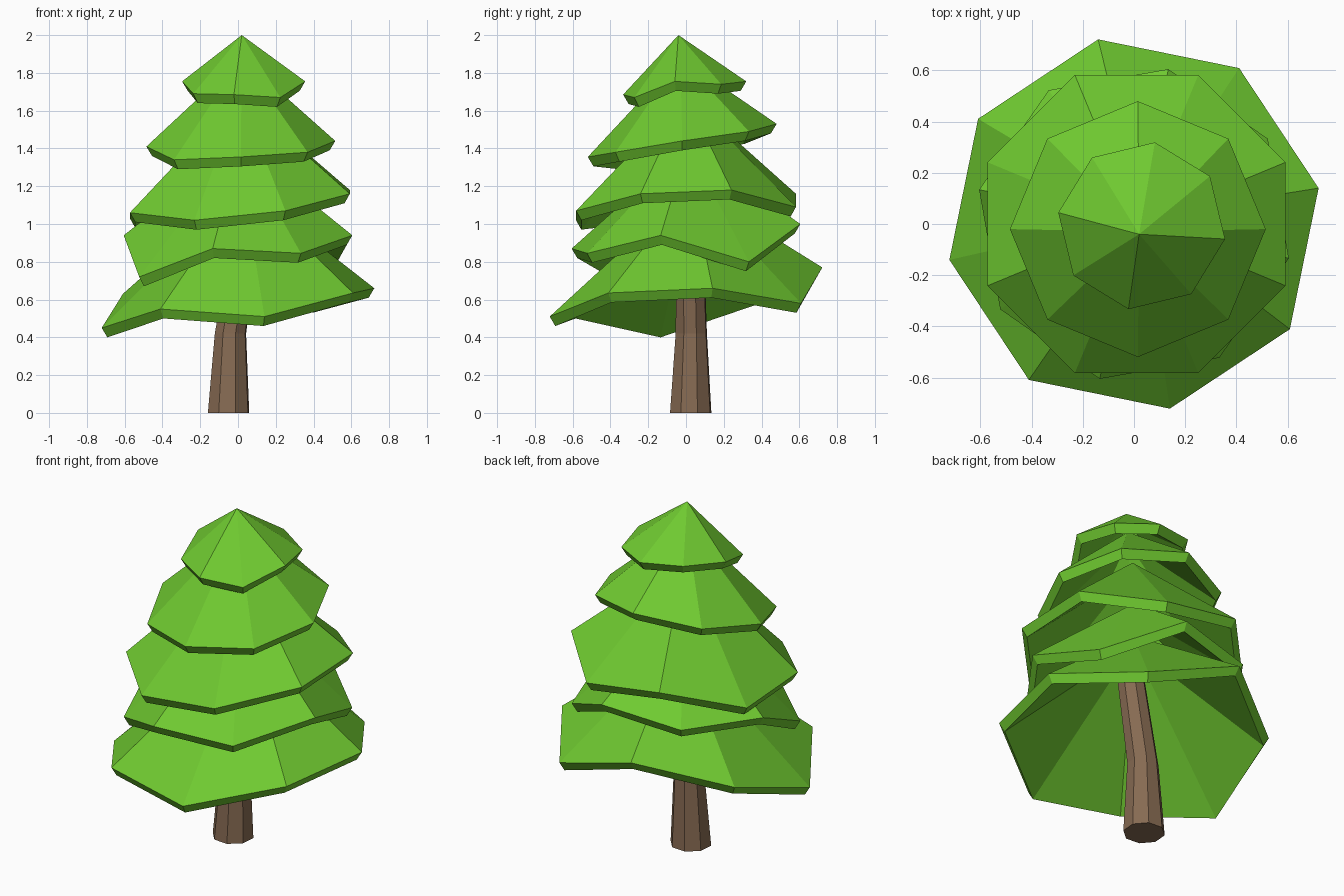
import bpy
import bmesh
from math import cos, sin, radians
from mathutils import Vector

default_cube = bpy.data.objects.get("Cube")
if default_cube:
    bpy.data.objects.remove(default_cube, do_unlink=True)

SIDES = 8
LIP = 0.05


def make_material(name, color):
    mat = bpy.data.materials.new(name)
    mat.use_nodes = True
    mat.diffuse_color = color
    bsdf = mat.node_tree.nodes["Principled BSDF"]
    bsdf.inputs["Base Color"].default_value = color
    bsdf.inputs["Roughness"].default_value = 0.9
    return mat


def finish(name, bm, mat):
    bmesh.ops.recalc_face_normals(bm, faces=bm.faces)
    mesh = bpy.data.meshes.new(name)
    bm.to_mesh(mesh)
    bm.free()
    mesh.materials.append(mat)
    obj = bpy.data.objects.new(name, mesh)
    bpy.context.collection.objects.link(obj)
    return obj


def ring(bm, center, radius, phase, heights):
    """Regular ring of corners, each with its own height."""
    verts = []
    for i, z in enumerate(heights):
        a = radians(phase) + radians(360) * i / SIDES
        verts.append(bm.verts.new((center[0] + radius * cos(a),
                                   center[1] + radius * sin(a), z)))
    return verts


def bridge(bm, lower, upper):
    for i in range(SIDES):
        j = (i + 1) % SIDES
        bm.faces.new((lower[i], lower[j], upper[j], upper[i]))


def fan(bm, rim, tip):
    for i in range(SIDES):
        bm.faces.new((rim[i], rim[(i + 1) % SIDES], tip))


def foliage_tier(name, center, radius, phase, apex, heights, mat):
    """Hollow faceted cone with a drooping, uneven rim and a thin lip."""
    bm = bmesh.new()
    outer = ring(bm, center, radius, phase, heights)
    inner = ring(bm, center, radius - LIP * 0.6, phase, [z - LIP for z in heights])
    tip = bm.verts.new(apex)
    under_tip = bm.verts.new(Vector(apex) - Vector((0, 0, LIP * 1.3)))
    fan(bm, outer, tip)
    bridge(bm, inner, outer)
    fan(bm, inner, under_tip)
    return finish(name, bm, mat)


leaf_green = make_material("leaf_green", (0.16, 0.59, 0.03, 1))
bark_brown = make_material("bark_brown", (0.24, 0.145, 0.085, 1))

# Trunk: tapered octagon that bends part way up
bm = bmesh.new()
sections = [((-0.05, 0.025), 0.115, 0), ((-0.04, 0.028), 0.087, 0.42),
            ((0.05, 0.02), 0.075, 1.0)]
rings = [ring(bm, c, r, 18, [z] * SIDES) for c, r, z in sections]
for lower, upper in zip(rings, rings[1:]):
    bridge(bm, lower, upper)
bm.faces.new(rings[0])
bm.faces.new(rings[-1])
finish("trunk", bm, bark_brown)

# Foliage tiers from bottom to top: centre, radius, phase, apex, rim heights
tiers = {
    "foliage_bottom": ((0, 0), 0.735, 11, (0.03, 0.03, 1.2),
                       (0.66, 0.58, 0.77, 0.63, 0.45, 0.55, 0.51, 0.635)),
    "foliage_lower": ((0, 0), 0.62, 32.5, (0.01, 0.01, 1.42),
                      (0.8, 1.0, 0.94, 0.94, 0.72, 0.87, 0.845, 0.94)),
    "foliage_middle": ((0.01, 0), 0.63, 22.5, (0.01, 0, 1.68),
                       (1.18, 1.09, 1.16, 1.03, 1.06, 1.02, 1.07, 1.16)),
    "foliage_upper": ((0.015, -0.02), 0.5, 0, (0.02, -0.03, 1.88),
                      (1.44, 1.49, 1.53, 1.475, 1.41, 1.34, 1.355, 1.38)),
    "foliage_top": ((0.03, -0.007), 0.33, -9, (0.02, -0.04, 2.0),
                    (1.755, 1.74, 1.755, 1.775, 1.755, 1.69, 1.685, 1.67)),
}
for name, spec in tiers.items():
    foliage_tier(name, *spec, leaf_green)
